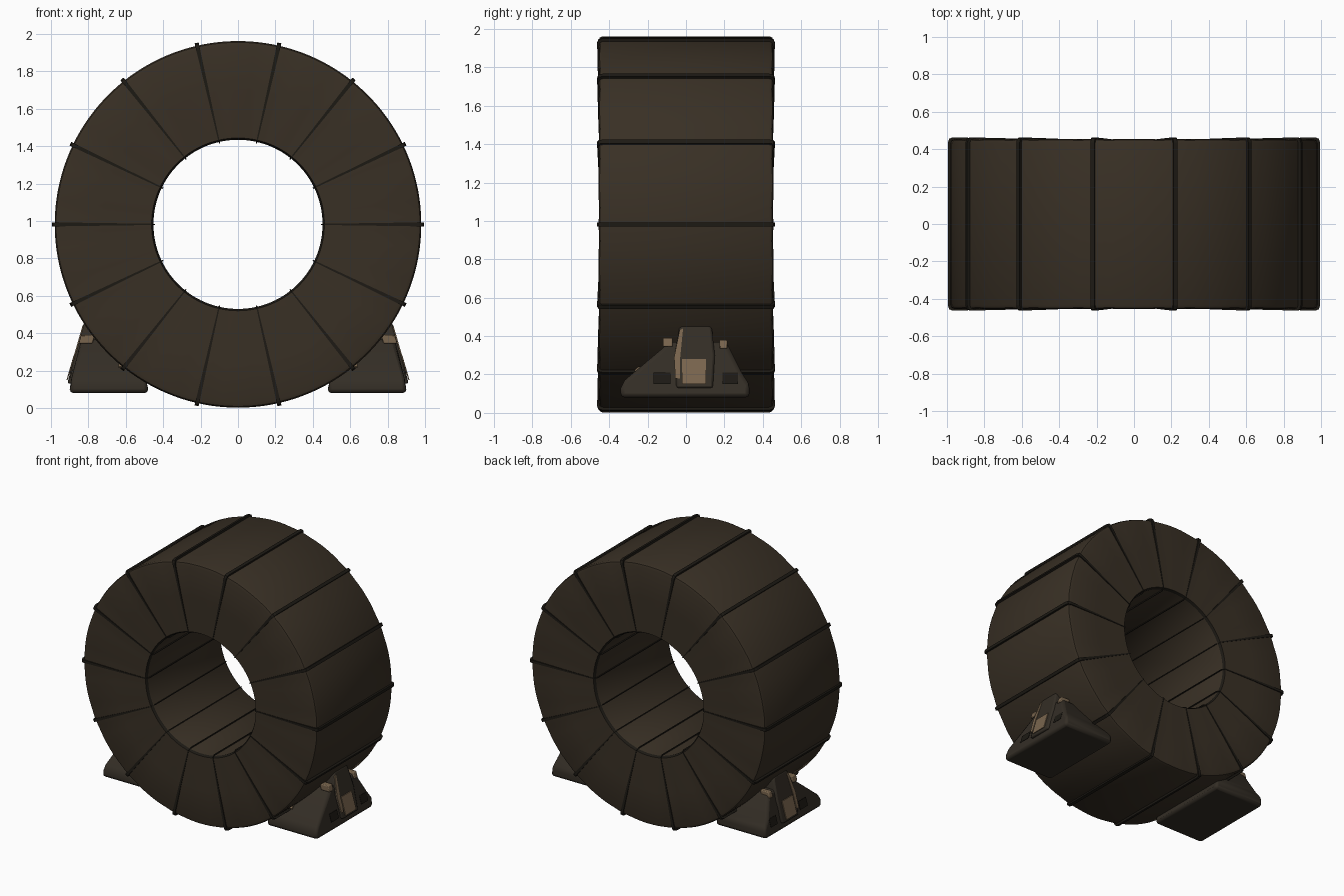
import bpy, bmesh, math
from mathutils import Matrix, Vector

if "Cube" in bpy.data.objects:
    bpy.data.objects.remove(bpy.data.objects["Cube"], do_unlink=True)

STRAPS = 14
CENTRE_Z = 0.982


def material(name, colour):
    m = bpy.data.materials.new(name)
    m.use_nodes = True
    m.diffuse_color = (*colour, 1)
    bsdf = m.node_tree.nodes["Principled BSDF"]
    bsdf.inputs["Base Color"].default_value = (*colour, 1)
    bsdf.inputs["Roughness"].default_value = 0.9
    return m


CLOTH = material("brown_cloth", (0.040, 0.029, 0.018))
STRAP = material("dark_strap", (0.012, 0.010, 0.007))
METAL = material("dark_brown_metal", (0.034, 0.027, 0.019))
WORN = material("worn_tan", (0.19, 0.13, 0.075))


def finish(name, bm, mats, bevel=0.0, smooth=True):
    bmesh.ops.recalc_face_normals(bm, faces=bm.faces[:])
    mesh = bpy.data.meshes.new(name)
    bm.to_mesh(mesh)
    bm.free()
    ob = bpy.data.objects.new(name, mesh)
    bpy.context.collection.objects.link(ob)
    for m in mats:
        mesh.materials.append(m)
    if bevel:
        mod = ob.modifiers.new("bevel", "BEVEL")
        mod.width, mod.segments = bevel, 2
    if smooth:
        bpy.ops.object.select_all(action="DESELECT")
        ob.select_set(True)
        bpy.context.view_layer.objects.active = ob
        bpy.ops.object.shade_smooth_by_angle(angle=math.radians(35))
    return ob


# Padded ring: a rounded section turned about y, slightly sunk between straps
def padded_ring():
    bm = bmesh.new()
    half = [(0.452, 0.43), (0.462, 0.447), (0.72, 0.452),
            (0.955, 0.452), (0.973, 0.446), (0.98, 0.43)]
    section = half + [(r, -y) for r, y in reversed(half)]
    steps = STRAPS * 10
    rings = []
    for i in range(steps):
        a = math.tau * i / steps
        pinch = abs(math.cos(a * STRAPS / 2)) ** 4
        ring = []
        for r, y in section:
            lift = 0.007 * (pinch - 0.5) * (r - 0.45) / 0.53
            y += math.copysign(lift, y)
            ring.append(bm.verts.new((r * math.cos(a), y, CENTRE_Z + r * math.sin(a))))
        rings.append(ring)
    n = len(section)
    for i in range(steps):
        p, q = rings[i], rings[(i + 1) % steps]
        for j in range(n):
            k = (j + 1) % n
            f = bm.faces.new((p[j], p[k], q[k], q[j]))
            # dark piping round both mouths of the bore
            f.material_index = 1 if j in (0, n - 2) else 0
    finish("padded_ring", bm, [CLOTH, STRAP])


# Strap: a thin loop round the ring section, narrowing towards the bore
def strap(index):
    bm = bmesh.new()
    half = [(0.444, 0.425), (0.456, 0.450), (0.70, 0.457),
            (0.97, 0.463), (0.988, 0.456), (0.995, 0.435)]
    outline = half + [(r, -y) for r, y in reversed(half)]
    turn = Matrix.Rotation(math.tau * index / STRAPS, 3, "Y")
    sides = []
    for s in (-1, 1):
        loop = []
        for r, y in outline:
            t = 0.003 + 0.008 * (r - 0.44) / 0.55
            p = turn @ Vector((r, y, s * t))
            loop.append(bm.verts.new(p + Vector((0, 0, CENTRE_Z))))
        bm.faces.new(loop)
        sides.append(loop)
    n = len(outline)
    for j in range(n):
        k = (j + 1) % n
        bm.faces.new((sides[0][j], sides[0][k], sides[1][k], sides[1][j]))
    finish("strap_%02d" % (index + 1), bm, [STRAP], smooth=False)


# Outer face of a foot leans inwards as it rises
def lean(z):
    return 0.905 if z < 0.15 else 0.905 - 0.29 * (z - 0.15)


def prism(name, profile, side, inner, offset, mat, bevel):
    """Extrude a (y, z) profile from inner to the leaning outer face."""
    bm = bmesh.new()
    a = [bm.verts.new((side * inner(z), y, z)) for y, z in profile]
    b = [bm.verts.new((side * (lean(z) + offset), y, z)) for y, z in profile]
    bm.faces.new(a)
    bm.faces.new(b)
    for j in range(len(profile)):
        k = (j + 1) % len(profile)
        bm.faces.new((a[j], a[k], b[k], b[j]))
    finish(name, bm, [mat], bevel)


def rect(y0, y1, z0, z1):
    return [(y0, z0), (y1, z0), (y1, z1), (y0, z1)]


# Foot: sloping wedge body, raised tongue and worn patches
def foot(side, label):
    deep = lambda z: 0.48 + 0.4 * max(z - 0.15, 0)
    skin = lambda z: lean(z) - 0.005
    body = [(-0.34, 0.08), (0.33, 0.08), (0.33, 0.15), (0.29, 0.21), (0.22, 0.35),
            (0.19, 0.37), (-0.09, 0.37), (-0.13, 0.33), (-0.32, 0.17), (-0.34, 0.13)]
    prism(label + "_foot_body", body, side, deep, -0.005, METAL, 0.02)
    tongue = [(-0.05, 0.13), (0.14, 0.13), (0.15, 0.30), (0.135, 0.44),
              (0.12, 0.458), (-0.02, 0.458), (-0.035, 0.44), (-0.06, 0.30)]
    prism(label + "_foot_tongue", tongue, side, deep, 0.008, METAL, 0.012)
    prism(label + "_tongue_worn_panel", rect(-0.02, 0.105, 0.15, 0.28), side,
          lambda z: lean(z) + 0.006, 0.012, WORN, 0)
    prism(label + "_tongue_worn_edge", [(-0.056, 0.18), (-0.03, 0.18), (-0.03, 0.29),
          (-0.015, 0.44), (-0.034, 0.43), (-0.062, 0.29)], side,
          lambda z: lean(z) + 0.004, 0.0105, WORN, 0)
    # shoulder caps beside the tongue
    for n, (y0, y1, z0, z1) in enumerate(((-0.12, -0.07, 0.345, 0.39),
                                          (0.175, 0.215, 0.335, 0.38))):
        prism(label + "_shoulder_cap_%d" % n, rect(y0, y1, z0, z1), side,
              lambda z: lean(z) - 0.07, 0.003, WORN, 0.006)
    # recesses low on the outer face
    for n, (y0, y1) in enumerate(((-0.17, -0.08), (0.19, 0.27))):
        prism(label + "_recess_plate_%d" % n, rect(y0, y1, 0.15, 0.21), side,
              skin, -0.003, STRAP, 0)
    # worn patch on the long slope
    patch = [(-0.264, 0.215), (-0.218, 0.253), (-0.223, 0.261), (-0.269, 0.223)]
    bm = bmesh.new()
    ends = [[bm.verts.new((side * x, y, z)) for y, z in patch] for x in (0.58, 0.64)]
    bm.faces.new(ends[0])
    bm.faces.new(ends[1])
    for j in range(4):
        k = (j + 1) % 4
        bm.faces.new((ends[0][j], ends[0][k], ends[1][k], ends[1][j]))
    finish(label + "_slope_worn_patch", bm, [WORN], smooth=False)


padded_ring()
for i in range(STRAPS):
    strap(i)
foot(1, "left")
foot(-1, "right")
